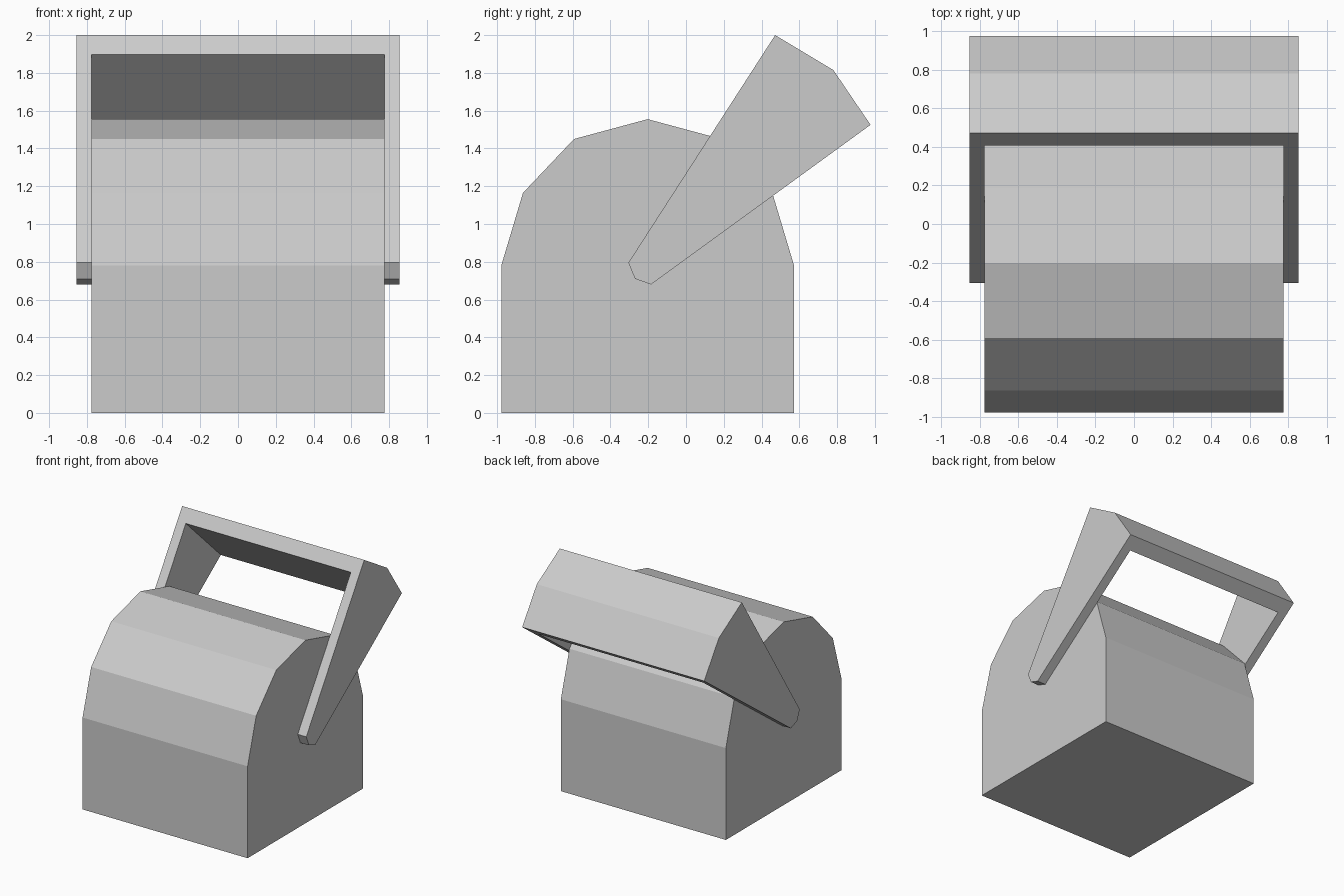
import bpy, bmesh

if "Cube" in bpy.data.objects:
    bpy.data.objects.remove(bpy.data.objects["Cube"])


def extrude_profile(name, profile, half_width):
    """Prism along x from a (y, z) outline, symmetric about x = 0."""
    bm = bmesh.new()
    base = bm.faces.new([bm.verts.new((-half_width, y, z)) for y, z in profile])
    new = bmesh.ops.extrude_face_region(bm, geom=[base])["geom"]
    verts = [v for v in new if isinstance(v, bmesh.types.BMVert)]
    bmesh.ops.translate(bm, verts=verts, vec=(2 * half_width, 0, 0))
    bmesh.ops.recalc_face_normals(bm, faces=bm.faces)
    mesh = bpy.data.meshes.new(name)
    bm.to_mesh(mesh)
    bm.free()
    obj = bpy.data.objects.new(name, mesh)
    bpy.context.collection.objects.link(obj)
    return obj


# Box body with a faceted barrel top, mirrored about its own centre line
MID = -0.203
half = [(0.775, 0), (0.775, 0.78), (0.66, 1.165), (0.39, 1.45)]
body_profile = ([(MID + d, z) for d, z in half] + [(MID, 1.555)]
                + [(MID - d, z) for d, z in reversed(half)])
extrude_profile("body", body_profile, 0.775)

# Tilted carrying handle: full wedge, hollowed to two arms and a grip
handle = extrude_profile("handle", [
    (-0.305, 0.795), (-0.27, 0.71), (-0.185, 0.68),
    (0.977, 1.525), (0.78, 1.815), (0.472, 2.0)], 0.855)

# Cutter whose upper edge is the flat underside of the grip
a, b = (0.405, 1.9), (0.875, 1.453)
dy, dz = b[0] - a[0], b[1] - a[1]
cutter = extrude_profile("handle_cutter", [
    (a[0] - dy, a[1] - dz), (b[0] + dy, b[1] + dz),
    (b[0] + dy, 0.2), (a[0] - 2 * dy, 0.2), (a[0] - 2 * dy, a[1] - dz)], 0.775)
cutter.hide_render = True
cutter.hide_viewport = True

cut = handle.modifiers.new("opening", "BOOLEAN")
cut.operation = "DIFFERENCE"
cut.solver = "EXACT"
cut.object = cutter
